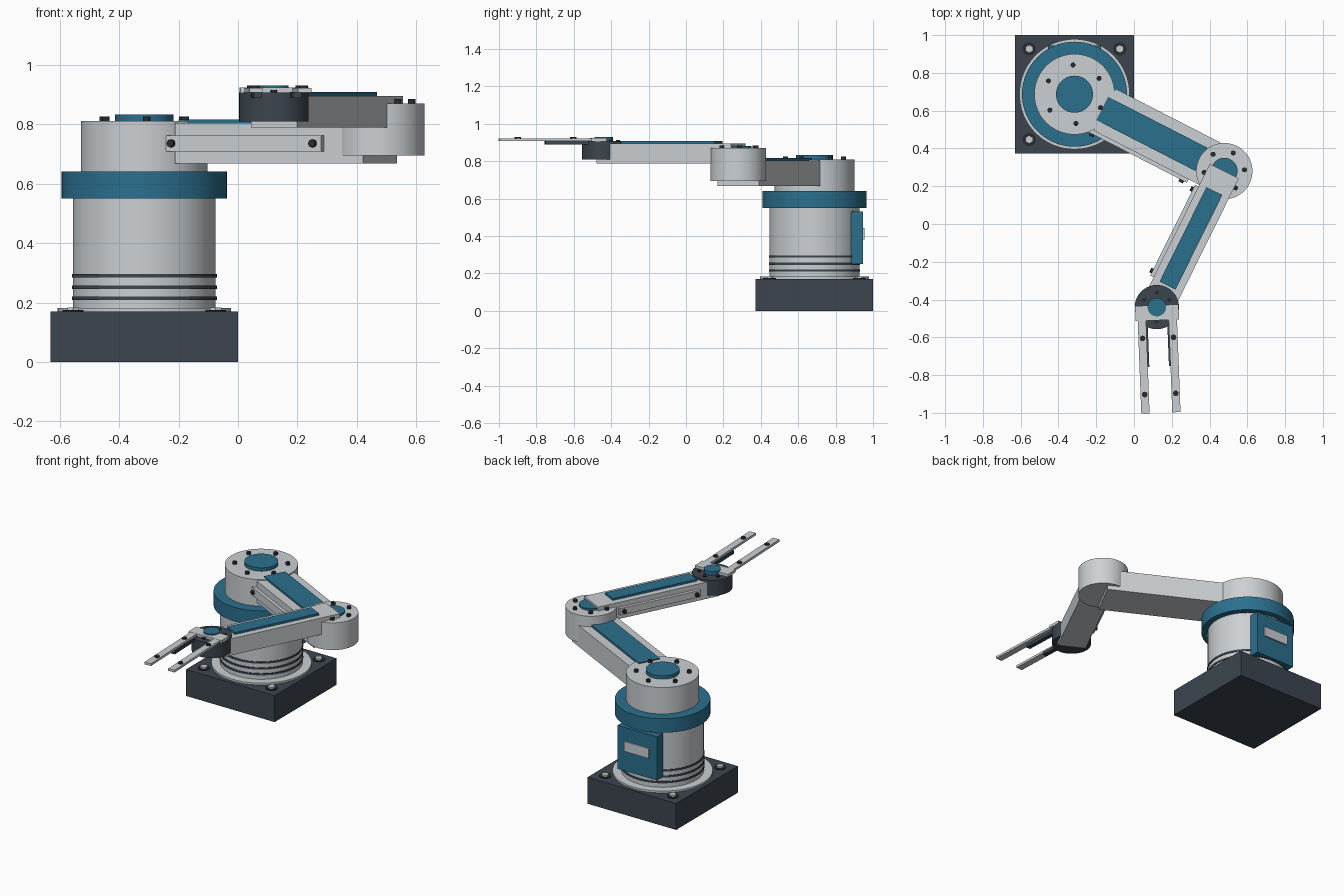
import bpy, bmesh
from math import radians, cos, sin, hypot, atan2, pi
from mathutils import Matrix, Vector

if "Cube" in bpy.data.objects:
    bpy.data.objects.remove(bpy.data.objects["Cube"])


def material(name, rgb):
    m = bpy.data.materials.new(name)
    m.diffuse_color = (*rgb, 1)
    m.use_nodes = True
    m.node_tree.nodes["Principled BSDF"].inputs["Base Color"].default_value = m.diffuse_color
    return m


BLUE = material("blue_paint", (0.024, 0.16, 0.27))
DARK = material("dark_metal", (0.045, 0.06, 0.078))
BLACK = material("black_bolt", (0.02, 0.025, 0.03))
LIGHT = material("light_metal", (0.6, 0.63, 0.65))


def frame(x, y, angle):
    return Matrix.Translation((x, y, 0)) @ Matrix.Rotation(angle, 4, 'Z')


def finish(name, bm, mat, smooth=False):
    me = bpy.data.meshes.new(name)
    bm.to_mesh(me)
    bm.free()
    ob = bpy.data.objects.new(name, me)
    bpy.context.collection.objects.link(ob)
    me.materials.append(mat)
    if smooth:
        bpy.ops.object.select_all(action='DESELECT')
        ob.select_set(True)
        bpy.context.view_layer.objects.active = ob
        bpy.ops.object.shade_smooth_by_angle(angle=radians(35))
    return ob


def box(name, f, s, t, z, mat=LIGHT):
    """Box spanning ranges s (along), t (across) and z in frame f."""
    bm = bmesh.new()
    mid = Vector([(a + b) / 2 for a, b in (s, t, z)])
    size = [b - a for a, b in (s, t, z)]
    bmesh.ops.create_cube(bm, size=1, matrix=f @ Matrix.Translation(mid) @ Matrix.Diagonal((*size, 1)))
    return finish(name, bm, mat)


def cyl(name, f, z, r, mat=LIGHT, at=(0, 0), n=64):
    bm = bmesh.new()
    m = f @ Matrix.Translation((*at, (z[0] + z[1]) / 2))
    bmesh.ops.create_cone(bm, cap_ends=True, segments=n, radius1=r, radius2=r, depth=z[1] - z[0], matrix=m)
    return finish(name, bm, mat, n > 8)


def bolt_circle(name, f, z, ring, r=0.013):
    for i in range(6):
        a = i * pi / 3
        cyl(f"{name}_{i + 1}", f, z, r, BLACK, (ring * cos(a), ring * sin(a)), 16)


def arm(name, f, length, start, width, z, strip, strip_w, plate_h):
    """Box link with a blue top strip and a bolted side plate."""
    w, zm = width / 2, (z[0] + z[1]) / 2
    box(name, f, (start, length), (-w, w), z)
    box(name + "_top_strip", f, strip, (-strip_w / 2, strip_w / 2), (z[1] - 0.01, z[1] + 0.013), BLUE)
    box(name + "_side_plate", f, (length / 2 - length / 3, length / 2 + length / 3),
        (-w - 0.02, -w + 0.01), (zm - plate_h / 2, zm + plate_h / 2))
    for i, k in enumerate((0.2, 0.8)):
        side = f @ Matrix.Translation((length * k, -w - 0.02, zm)) @ Matrix.Rotation(pi / 2, 4, 'X')
        cyl(f"{name}_plate_bolt_{i + 1}", side, (-0.005, 0.013), 0.013, BLACK, n=16)


# Joint positions and link frames
turret, elbow, wrist = (-0.315, 0.687), (0.478, 0.28), (0.121, -0.44)


def link(a, b):
    dx, dy = b[0] - a[0], b[1] - a[1]
    return frame(*a, atan2(dy, dx)), hypot(dx, dy)


base = frame(*turret, 0)
upper, upper_len = link(turret, elbow)
fore, fore_len = link(elbow, wrist)
fore_at_elbow = fore
fore_at_wrist = frame(*wrist, pi / 6)
grip = frame(*wrist, radians(-87.8))

# Base block with corner bolts
box("base_block", base, (-0.315, 0.315), (-0.315, 0.313), (0, 0.17), DARK)
for i, (sx, sy) in enumerate(((1, 1), (1, -1), (-1, 1), (-1, -1))):
    at = (0.24 * sx, 0.24 * sy)
    cyl(f"base_washer_{i + 1}", base, (0.165, 0.174), 0.035, BLACK, at, 24)
    cyl(f"base_bolt_{i + 1}", base, (0.165, 0.184), 0.022, LIGHT, at, 6)

# Column, seal rings, collar
cyl("base_flange", base, (0.165, 0.182), 0.292)
cyl("column", base, (0.175, 0.56), 0.24)
for i, z in enumerate((0.215, 0.252, 0.29)):
    cyl(f"column_ring_{i + 1}", base, (z - 0.006, z + 0.006), 0.244, DARK)
cyl("column_collar", base, (0.55, 0.64), 0.278, BLUE)

# Rear service panel
box("rear_panel", base, (-0.14, 0.14), (0.19, 0.258), (0.25, 0.53), BLUE)
box("rear_panel_plate", base, (-0.088, 0.088), (0.25, 0.267), (0.38, 0.443))

# Shoulder turret
cyl("turret", base, (0.63, 0.81), 0.213)
cyl("turret_cap", base, (0.80, 0.832), 0.098, BLUE)
bolt_circle("turret_bolt", upper, (0.805, 0.826), 0.155)

# Upper arm and elbow
arm("upper_arm", upper, upper_len, 0.18, 0.25, (0.667, 0.803), (0.165, 0.755), 0.138, 0.053)
cyl("elbow", base, (0.695, 0.87), 0.149, LIGHT, (elbow[0] - turret[0], elbow[1] - turret[1]))
cyl("elbow_cap", fore_at_elbow, (0.86, 0.882), 0.07, BLUE)
bolt_circle("elbow_bolt", fore_at_elbow, (0.865, 0.884), 0.107)

# Forearm and wrist
arm("forearm", fore, fore_len, 0, 0.172, (0.788, 0.895), (0.118, 0.676), 0.094, 0.043)
cyl("wrist", grip, (0.808, 0.907), 0.117, DARK)
cyl("wrist_cap", grip, (0.90, 0.93), 0.049, BLUE)
bolt_circle("wrist_bolt", fore_at_wrist, (0.90, 0.914), 0.077, 0.011)

# Gripper: palm, fingers, pads
box("palm", grip, (-0.01, 0.07), (-0.115, 0.115), (0.905, 0.923))
for side, sx in (("left", -1), ("right", 1)):
    span = lambda a, b: tuple(sorted((sx * a, sx * b)))
    box(f"{side}_finger", grip, (0.06, 0.56), span(0.06, 0.104), (0.907, 0.922))
    box(f"{side}_finger_pad", grip, (0.07, 0.315), span(0.052, 0.08), (0.888, 0.908), DARK)
    for i, d in enumerate((0.163, 0.46)):
        cyl(f"{side}_finger_bolt_{i + 1}", grip, (0.915, 0.929), 0.015, BLACK, (d, sx * 0.082), 16)
